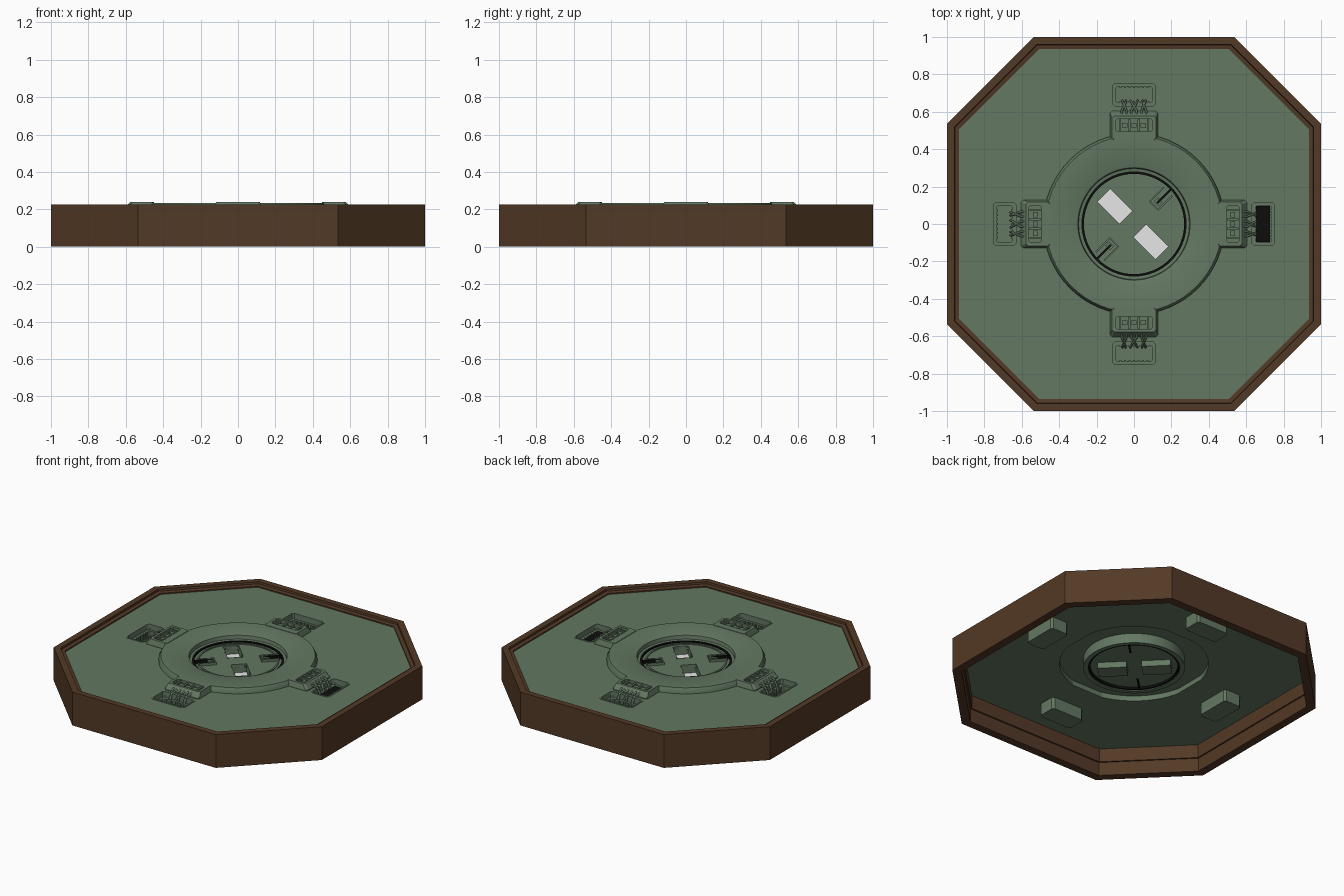
import bpy, bmesh, math
from mathutils import Matrix

cube = bpy.data.objects.get("Cube")
if cube:
    bpy.data.objects.remove(cube, do_unlink=True)


def material(name, r, g, b):
    m = bpy.data.materials.new(name)
    m.use_nodes = True
    m.diffuse_color = (r, g, b, 1)
    m.node_tree.nodes["Principled BSDF"].inputs["Base Color"].default_value = (r, g, b, 1)
    return m


BROWN = material("dark brown", 0.086, 0.041, 0.019)
GREEN = material("muted green", 0.125, 0.188, 0.122)
BLACK = material("black", 0.004, 0.004, 0.004)
WHITE = material("white", 1, 1, 1)


def finish(name, bm, mat, matrix=None, smooth=False):
    bmesh.ops.remove_doubles(bm, verts=bm.verts, dist=0.00001)
    bmesh.ops.recalc_face_normals(bm, faces=bm.faces)
    me = bpy.data.meshes.new(name)
    bm.to_mesh(me)
    bm.free()
    me.materials.append(mat)
    ob = bpy.data.objects.new(name, me)
    bpy.context.collection.objects.link(ob)
    if matrix:
        ob.matrix_world = matrix
    if smooth:
        bpy.ops.object.select_all(action="DESELECT")
        ob.select_set(True)
        bpy.context.view_layer.objects.active = ob
        bpy.ops.object.shade_smooth_by_angle(angle=math.radians(30))
    return ob


# Outlines, each a list of (x, y)
def octagon(inset):
    a = 1 - inset
    b = 1.535 - math.sqrt(2) * inset - a
    quarter = [(a, -b), (a, b)]
    pts = []
    for k in range(4):
        for x, y in quarter:
            pts.append([(x, y), (-y, x), (-x, -y), (y, -x)][k])
    return pts


def circle(r, n=64):
    return [(r * math.cos(math.tau * i / n), r * math.sin(math.tau * i / n)) for i in range(n)]


def rect(x0, x1, half, cut=0.0):
    c = cut
    return [(x0 + c, -half), (x1 - c, -half), (x1, -half + c), (x1, half - c),
            (x1 - c, half), (x0 + c, half), (x0, half - c), (x0, -half + c)]


def turned(pts, k):
    for _ in range(k):
        pts = [(-y, x) for x, y in pts]
    return pts


def loft(name, rings, mat, closed=False, matrix=None, smooth=False):
    """Join (outline, z) rings; closed makes a tube, otherwise both ends are capped."""
    bm = bmesh.new()
    loops = [[bm.verts.new((x, y, z)) for x, y in pts] for pts, z in rings]
    pairs = list(zip(loops, loops[1:])) + ([(loops[-1], loops[0])] if closed else [])
    for a, b in pairs:
        for i in range(len(a)):
            j = (i + 1) % len(a)
            bm.faces.new((a[i], a[j], b[j], b[i]))
    if not closed:
        bm.faces.new(loops[0])
        bm.faces.new(loops[-1])
    return finish(name, bm, mat, matrix, smooth)


def plate(name, outlines, z0, z1, mat):
    """Flat slab: the first outline is the edge, the others are holes."""
    cu = bpy.data.curves.new(name, "CURVE")
    cu.dimensions = "2D"
    cu.fill_mode = "BOTH"
    cu.extrude = (z1 - z0) / 2
    for pts in outlines:
        sp = cu.splines.new("POLY")
        sp.points.add(len(pts) - 1)
        for p, (x, y) in zip(sp.points, pts):
            p.co = (x, y, 0, 1)
        sp.use_cyclic_u = True
    tmp = bpy.data.objects.new("outline", cu)
    bpy.context.collection.objects.link(tmp)
    deps = bpy.context.evaluated_depsgraph_get()
    me = bpy.data.meshes.new_from_object(tmp.evaluated_get(deps))
    bm = bmesh.new()
    bm.from_mesh(me)
    bmesh.ops.translate(bm, verts=bm.verts, vec=(0, 0, (z0 + z1) / 2))
    bpy.data.objects.remove(tmp, do_unlink=True)
    bpy.data.meshes.remove(me)
    return finish(name, bm, mat)


def boxes(name, items, mat, matrix=None):
    """One object from (x0, x1, y0, y1, z0, z1) blocks."""
    bm = bmesh.new()
    for x0, x1, y0, y1, z0, z1 in items:
        m = Matrix.Translation(((x0 + x1) / 2, (y0 + y1) / 2, (z0 + z1) / 2))
        m = m @ Matrix.Diagonal((x1 - x0, y1 - y0, z1 - z0, 1))
        bmesh.ops.create_cube(bm, size=1, matrix=m)
    return finish(name, bm, mat, matrix)


def lathe(name, profile, mat):
    return loft(name, [(circle(r), z) for r, z in profile], mat, closed=True, smooth=True)


# Octagonal wooden frame with a stepped inner lip
frame_profile = [(0, 0), (0, .225), (.04, .225), (.042, .212), (.065, .208),
                 (.065, .09), (.055, .09), (.055, 0)]
loft("outer_frame", [(octagon(d), z) for d, z in frame_profile], BROWN, closed=True)

# Floor with a round opening and four socket openings
holes = [turned(rect(.63, .75, .115, .012), k) for k in range(4)]
plate("floor_panel", [octagon(.06), circle(.47)] + holes, .18, .2, GREEN)

# Raised central ring with its sunken inner wall
lathe("raised_ring", [(.485, .18), (.485, .212), (.472, .235), (.31, .235), (.3, .23),
                      (.296, .205), (.28, .202), (.28, .15), (.31, .15), (.31, .215),
                      (.455, .215), (.455, .18)], GREEN)
lathe("black_seal", [(.281, .155), (.281, .204), (.268, .204), (.268, .155)], BLACK)

# Inner disc with two sunken light wells
L, W = .083, .048
well_places = [Matrix.Translation((x, y, 0)) @ Matrix.Rotation(-math.pi / 4, 4, "Z")
               for x, y in ((-.102, .095), (.09, -.095))]


def placed(pts, m):
    return [(m @ Matrix.Translation((x, y, 0))).translation.xy for x, y in pts]


well_holes = [placed(rect(-L, L, W), m) for m in well_places]
plate("inner_disc", [circle(.27)] + well_holes, .17, .195, GREEN)
lathe("disc_rim", [(.25, .19), (.25, .201), (.24, .201), (.24, .19)], GREEN)
for side, m in zip(("left_rear", "right_front"), well_places):
    loft("light_well_" + side, [(rect(-L - .006, L + .006, W + .006), .13),
                                (rect(-L - .006, L + .006, W + .006), .196),
                                (rect(-L, L, W), .196), (rect(-L, L, W), .135)],
         GREEN, matrix=m)
    boxes("light_panel_" + side, [(-L, L, -W, W, .134, .14)], WHITE, m)

# Two diagonal latches with a black slot
for side, angle in (("rear", 45), ("front", 225)):
    m = Matrix.Rotation(math.radians(angle), 4, "Z")
    boxes("latch_" + side, [(.14, .25, -.042, -.034, .19, .212), (.14, .25, .022, .03, .19, .212),
                            (.14, .148, -.042, .03, .19, .212), (.16, .19, -.026, .008, .19, .215)],
          GREEN, m)
    boxes("latch_slot_" + side, [(.165, .27, -.014, -.002, .16, .217)], BLACK, m)

# Four connectors: bracket, fins, cables, socket
for k, side in enumerate(("left", "back", "right", "front")):
    turn = Matrix.Rotation(k * math.pi / 2, 4, "Z")

    # Bracket with sloped outer face and a sunken tray
    loft("bracket_" + side, [(rect(.44, .605, .128, .012), .18), (rect(.44, .605, .128, .012), .206),
                             (rect(.45, .578, .118, .012), .238), (rect(.495, .562, .1, .01), .238),
                             (rect(.495, .562, .1, .01), .215)], GREEN, matrix=turn)
    fins = [(.5, .558, y - .006, y + .006, .212, .232) for y in (-.075, -.025, .025, .075)]
    studs = [(.515, .54, y - .014, y + .014, .212, .226) for y in (-.05, 0, .05)]
    boxes("bracket_fins_" + side, fins + studs, GREEN, turn)

    # Socket: tub with a flange, a ledge and a deeper pocket
    tub, mouth, pocket = rect(.62, .76, .125, .016), rect(.63, .75, .115, .012), rect(.65, .735, .1, .01)
    loft("socket_" + side, [(rect(.625, .755, .12, .014), .1), (rect(.625, .755, .12, .014), .18),
                            (tub, .19), (tub, .203), (mouth, .203), (mouth, .165),
                            (pocket, .165), (pocket, .125)], GREEN, matrix=turn)
    if side == "left":
        boxes("black_insert", [(.652, .728, -.097, .097, .125, .168)], BLACK, turn)
    teeth = [(x, x + .008, y - .006, y + .006, .125, .168)
             for x in (.65, .727) for y in [i * .024 for i in range(-3, 4)]]
    boxes("socket_teeth_" + side, teeth, GREEN, turn)

    # Crossing cables drawn as one bevelled curve object
    cu = bpy.data.curves.new("cables_" + side, "CURVE")
    cu.dimensions = "3D"
    cu.bevel_depth = .006
    cu.bevel_resolution = 1
    cu.use_fill_caps = True
    for y0, y1 in ((-.065, -.045), (-.04, -.062), (-.015, .018), (.015, -.02), (.04, .062), (.065, .042)):
        path = [(.57, y0, .224), (.605, y0, .216), (.63, (y0 + y1) / 2, .205), (.66, y1, .15)]
        sp = cu.splines.new("POLY")
        sp.points.add(len(path) - 1)
        for p, co in zip(sp.points, path):
            p.co = (*co, 1)
    cu.materials.append(GREEN)
    cables = bpy.data.objects.new("cables_" + side, cu)
    cables.matrix_world = turn
    bpy.context.collection.objects.link(cables)
